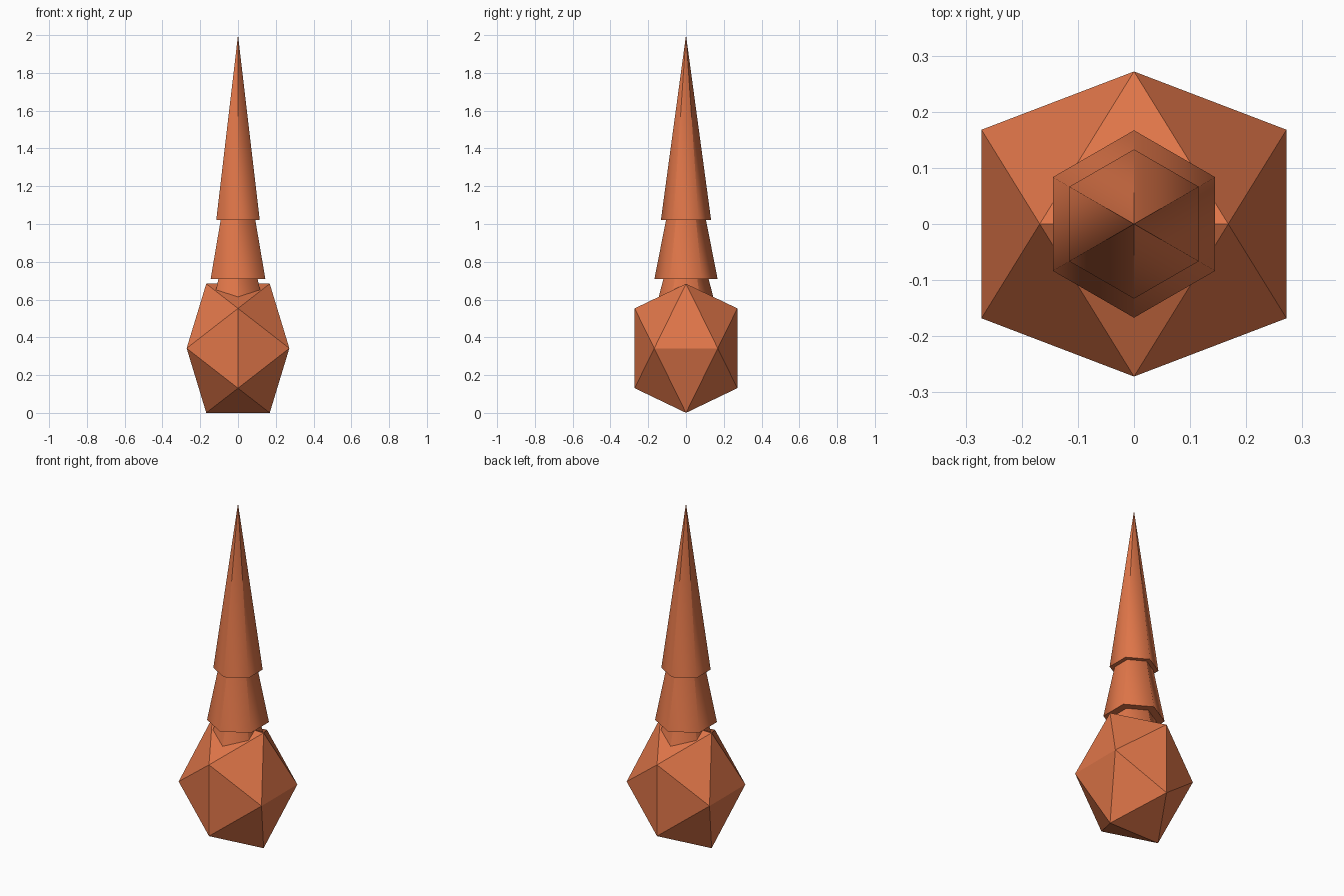
import bpy
import math
from mathutils import Vector

cube = bpy.data.objects.get("Cube")
if cube:
    bpy.data.objects.remove(cube, do_unlink=True)

# Single terracotta colour
COLOUR = (0.74, 0.18, 0.066, 1.0)
terracotta = bpy.data.materials.new("terracotta")
terracotta.use_nodes = True
terracotta.diffuse_color = COLOUR
bsdf = terracotta.node_tree.nodes["Principled BSDF"]
bsdf.inputs["Base Color"].default_value = COLOUR
bsdf.inputs["Roughness"].default_value = 0.9


def add_object(name, verts, faces):
    mesh = bpy.data.meshes.new(name)
    mesh.from_pydata(verts, [], faces)
    mesh.materials.append(terracotta)
    obj = bpy.data.objects.new(name, mesh)
    bpy.context.collection.objects.link(obj)
    return obj


# Faceted body: an upright icosahedron from three golden rectangles, stretched in z
def add_body(short, stretch, centre_z):
    long = short * (1 + math.sqrt(5)) / 2
    corners = []
    for i in (-1, 1):
        for j in (-1, 1):
            corners += [Vector((i * short, 0, j * long)),
                        Vector((i * long, j * short, 0)),
                        Vector((0, i * long, j * short))]
    # Every three corners that are one edge length apart make a face
    near = lambda a, b: (corners[a] - corners[b]).length < short * 2.1
    faces = []
    for a in range(12):
        for b in range(a + 1, 12):
            for c in range(b + 1, 12):
                if near(a, b) and near(b, c) and near(a, c):
                    normal = (corners[b] - corners[a]).cross(corners[c] - corners[a])
                    outward = normal.dot(corners[a]) > 0
                    faces.append((a, b, c) if outward else (a, c, b))
    verts = [(p.x, p.y, p.z * stretch + centre_z) for p in corners]
    return add_object("body", verts, faces)


# Six-sided spike with shading that blends around the base ring
def add_spike(name, radius, base_z, tip_z, sides=6):
    angles = [math.tau * i / sides for i in range(sides)]
    ring = [(radius * math.sin(t), -radius * math.cos(t), base_z) for t in angles]
    faces = [(i, (i + 1) % sides, sides) for i in range(sides)]
    faces.append(tuple(reversed(range(sides))))
    obj = add_object(name, ring + [(0, 0, tip_z)], faces)
    mesh = obj.data
    slope = radius / (tip_z - base_z)
    around = [Vector((math.sin(t), -math.cos(t), slope)).normalized() for t in angles]
    normals = []
    for i in range(sides):
        following = around[(i + 1) % sides]
        normals += [around[i], following, following]
    normals += [Vector((0, 0, -1))] * sides
    for poly in mesh.polygons:
        poly.use_smooth = True
    for edge in mesh.edges:
        edge.use_edge_sharp = True
    mesh.normals_split_custom_set(normals)
    return obj


add_body(0.168, 1.257, 0.342)

# Nested spikes, each rising out of the one below
add_spike("lower_spike", 0.20, 0.40, 1.17)
add_spike("middle_spike", 0.167, 0.71, 1.56)
add_spike("top_spike", 0.133, 1.02, 2.0)
